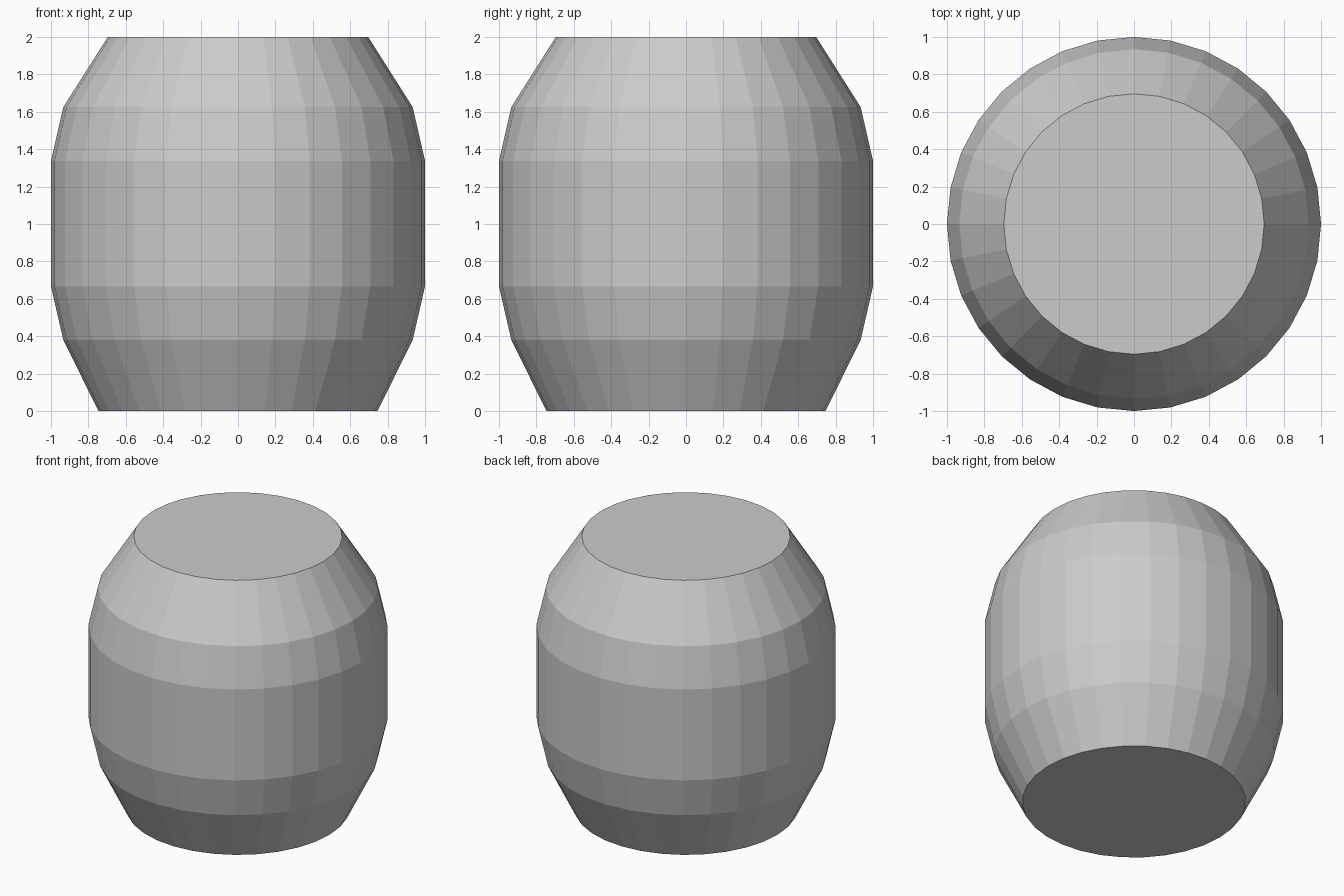
import bpy, bmesh
from math import cos, sin, tau

if "Cube" in bpy.data.objects:
    bpy.data.objects.remove(bpy.data.objects["Cube"])

SIDES = 32
# Barrel profile: (radius, height)
PROFILE = [(0.746, 0.0), (0.934, 0.38), (1.0, 0.667),
           (1.0, 1.337), (0.934, 1.625), (0.696, 2.0)]

bm = bmesh.new()
rings = [[bm.verts.new((r * cos(tau * i / SIDES), r * sin(tau * i / SIDES), z))
          for i in range(SIDES)] for r, z in PROFILE]

# Staves between neighbouring rings
for low, high in zip(rings, rings[1:]):
    for i in range(SIDES):
        j = (i + 1) % SIDES
        bm.faces.new((low[i], low[j], high[j], high[i]))

# Flat bottom and lid
bm.faces.new(rings[0][::-1])
bm.faces.new(rings[-1])

mesh = bpy.data.meshes.new("barrel")
bm.to_mesh(mesh)
bm.free()
bpy.context.collection.objects.link(bpy.data.objects.new("barrel", mesh))
